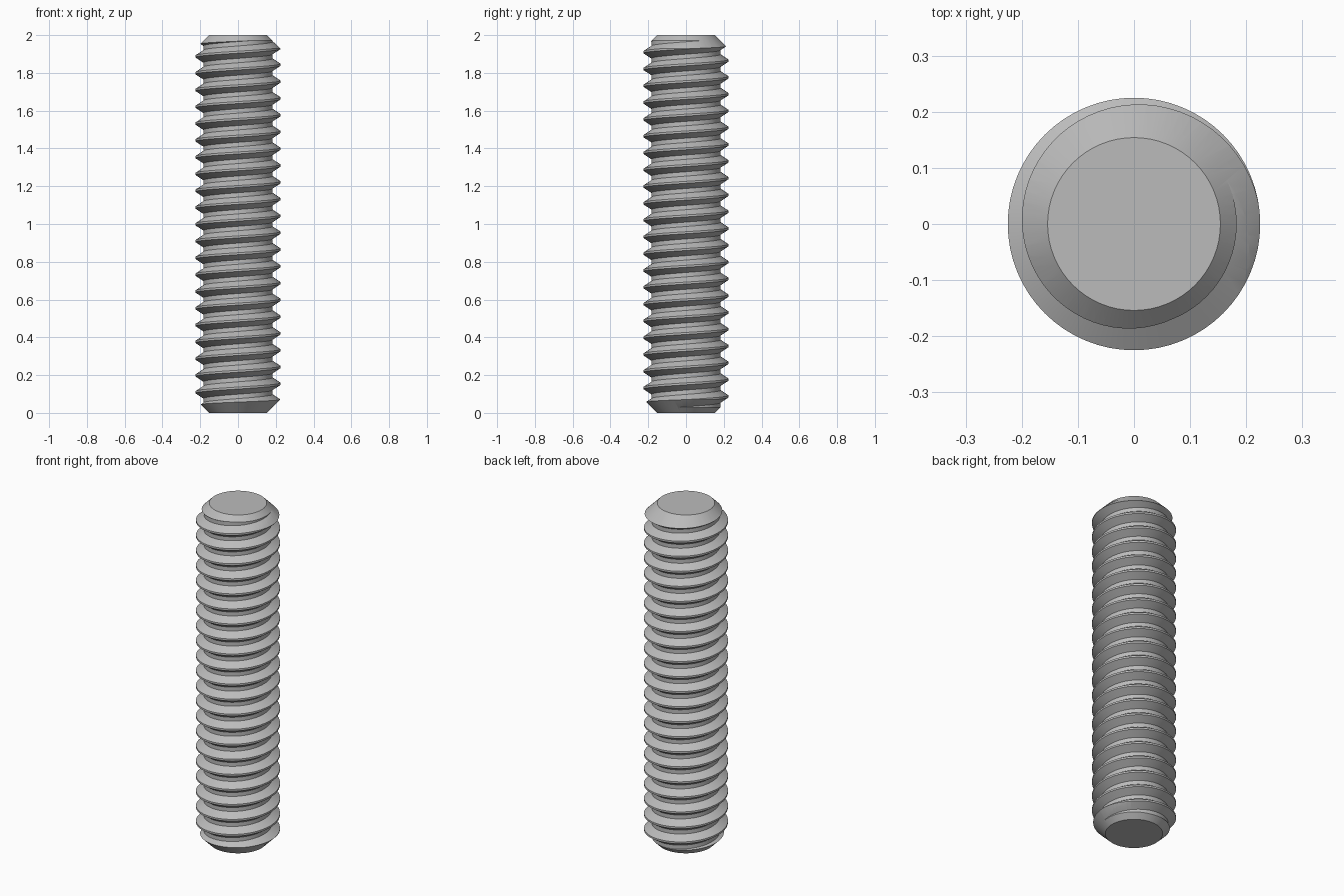
import bpy
import bmesh
from math import cos, sin, pi, radians

cube = bpy.data.objects.get("Cube")
if cube:
    bpy.data.objects.remove(cube, do_unlink=True)

LENGTH, CREST, ROOT = 2.0, 0.225, 0.183
PITCH = 0.0889
PHASE = 0.065          # height of the first crest on the +x side
TIP = 0.154            # radius of the flat ends
SEG = 64

steel = bpy.data.materials.new("steel grey")
steel.use_nodes = True
colour = (0.5, 0.5, 0.5, 1)
steel.diffuse_color = colour
steel.node_tree.nodes["Principled BSDF"].inputs["Base Color"].default_value = colour


def make_object(name, bm):
    bmesh.ops.recalc_face_normals(bm, faces=bm.faces)
    mesh = bpy.data.meshes.new(name)
    bm.to_mesh(mesh)
    bm.free()
    mesh.materials.append(steel)
    obj = bpy.data.objects.new(name, mesh)
    bpy.context.collection.objects.link(obj)
    return obj


# Thread: a ridge profile (radius, fraction of pitch) swept up a helix
PROFILE = [(CREST, -0.06), (CREST, 0.06), (ROOT, 0.37), (ROOT, 0.63)]
TURNS = int(LENGTH / PITCH) + 5
wall = [(r, PHASE + (turn - 2 + f) * PITCH) for turn in range(TURNS) for r, f in PROFILE]
STEP = len(PROFILE)
bm = bmesh.new()
columns = []
for s in range(SEG):
    a = 2 * pi * s / SEG
    columns.append([bm.verts.new((r * cos(a), r * sin(a), z + PITCH * s / SEG)) for r, z in wall])
for s in range(SEG):
    here = columns[s]
    # the last column joins the first one a full turn higher
    there = columns[s + 1] if s + 1 < SEG else columns[0][STEP:]
    for k in range(len(there) - 1):
        bm.faces.new((here[k], there[k], there[k + 1], here[k + 1]))
# Close both ends with a fan to the axis
for end in (0, 1):
    rim = [e for e in bm.edges if e.is_boundary
           and (e.verts[0].co.z > LENGTH / 2) == bool(end)]
    height = sum(v.co.z for e in rim for v in e.verts) / (2 * len(rim))
    hub = bm.verts.new((0, 0, height))
    for e in rim:
        bm.faces.new((e.verts[0], e.verts[1], hub))
rod = make_object("threaded_rod", bm)

# Chamfered blank that trims the thread to length
bm = bmesh.new()
BLANK = 0.26
outline = [(TIP, 0), (BLANK, BLANK - TIP), (BLANK, LENGTH - BLANK + TIP), (TIP, LENGTH)]
rings = [[bm.verts.new((r * cos(2 * pi * s / SEG), r * sin(2 * pi * s / SEG), z))
          for s in range(SEG)] for r, z in outline]
for low, high in zip(rings, rings[1:]):
    for s in range(SEG):
        n = (s + 1) % SEG
        bm.faces.new((low[s], low[n], high[n], high[s]))
bm.faces.new(rings[0])
bm.faces.new(rings[-1])
blank = make_object("trimming_blank", bm)
blank.hide_render = True

# Trim, apply, and shade smooth with sharp edges kept
trim = rod.modifiers.new("trim", "BOOLEAN")
trim.operation = "INTERSECT"
trim.solver = "EXACT"
trim.object = blank
bpy.ops.object.select_all(action="DESELECT")
rod.select_set(True)
bpy.context.view_layer.objects.active = rod
bpy.ops.object.modifier_apply(modifier=trim.name)
bpy.data.objects.remove(blank, do_unlink=True)
bpy.ops.object.shade_smooth_by_angle(angle=radians(30))
